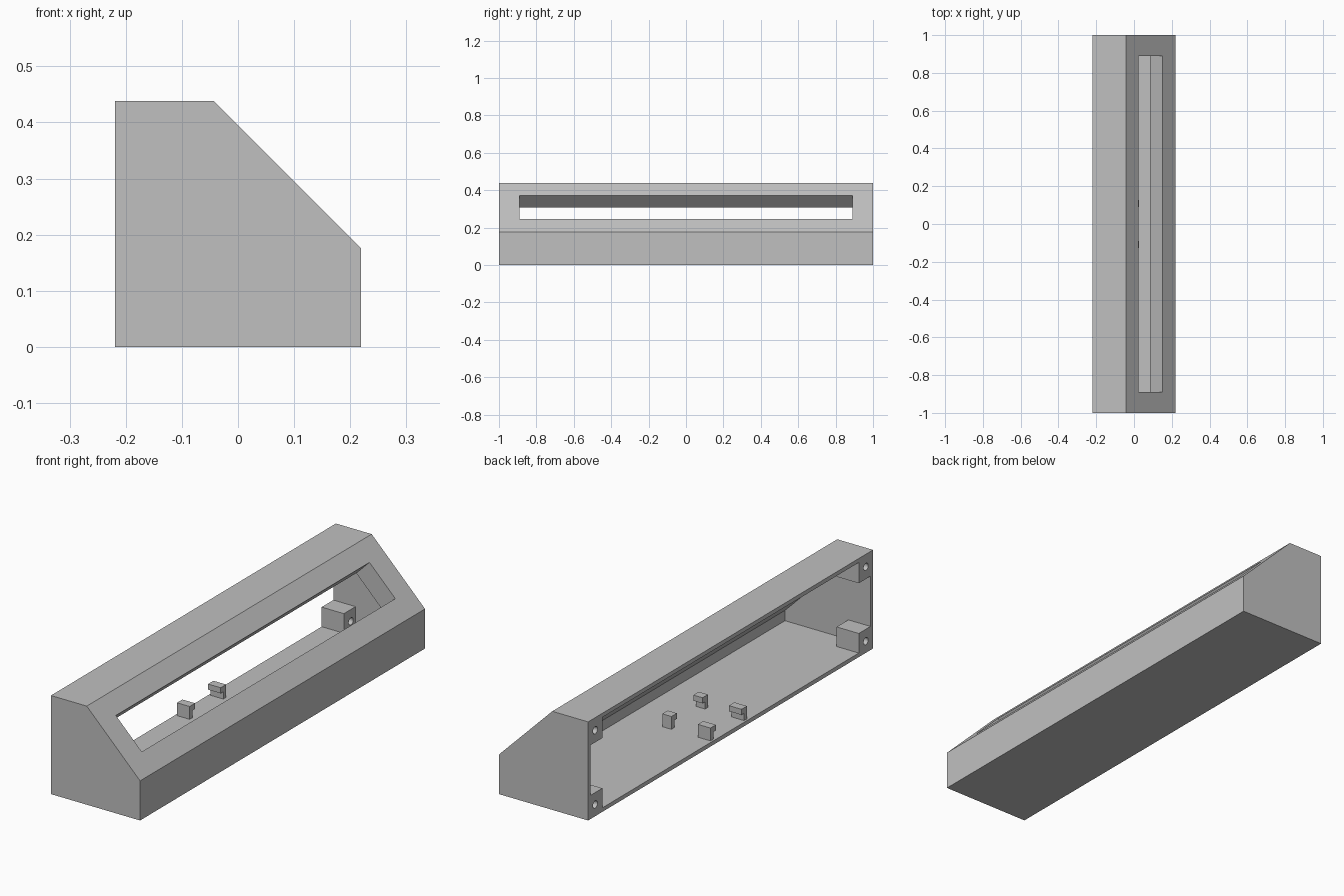
import bpy
import bmesh
from mathutils import Vector

if "Cube" in bpy.data.objects:
    bpy.data.objects.remove(bpy.data.objects["Cube"], do_unlink=True)

grey = bpy.data.materials.new("plain_grey")
grey.use_nodes = True
grey.diffuse_color = (0.53, 0.53, 0.53, 1)
grey.node_tree.nodes["Principled BSDF"].inputs["Base Color"].default_value = grey.diffuse_color

BACK, FRONT, HALF, TOP = -0.219, 0.219, 1.0, 0.438
WALL = 0.018
SLOPE = 0.395            # outer slope lies on x + z = SLOPE
INNER = SLOPE - 0.13     # inner slope, leaving a thick panel


def prism(name, points, sweep):
    """Solid made by sweeping a flat outline along a vector."""
    bm = bmesh.new()
    face = bm.faces.new([bm.verts.new(p) for p in points])
    new = bmesh.ops.extrude_face_region(bm, geom=[face])["geom"]
    verts = [v for v in new if isinstance(v, bmesh.types.BMVert)]
    bmesh.ops.translate(bm, verts=verts, vec=Vector(sweep))
    bmesh.ops.recalc_face_normals(bm, faces=bm.faces)
    mesh = bpy.data.meshes.new(name)
    bm.to_mesh(mesh)
    bm.free()
    mesh.materials.append(grey)
    obj = bpy.data.objects.new(name, mesh)
    bpy.context.collection.objects.link(obj)
    return obj


def along_y(name, outline, y0, y1):
    return prism(name, [(x, y0, z) for x, z in outline], (0, y1 - y0, 0))


def along_x(name, outline, x0, x1):
    return prism(name, [(x0, y, z) for y, z in outline], (x1 - x0, 0, 0))


def cut(obj, cutter):
    mod = obj.modifiers.new("cut", "BOOLEAN")
    mod.operation, mod.solver, mod.object = "DIFFERENCE", "EXACT", cutter
    bpy.context.view_layer.objects.active = obj
    bpy.ops.object.modifier_apply(modifier=mod.name)
    bpy.data.objects.remove(cutter, do_unlink=True)


# Sloped housing, hollow and open at the back
housing = along_y("housing", [
    (BACK, 0), (FRONT, 0), (FRONT, SLOPE - FRONT),
    (SLOPE - TOP, TOP), (BACK, TOP)], -HALF, HALF)
inside_front, inside_top = FRONT - WALL, TOP - WALL
cut(housing, along_y("cavity", [
    (BACK - 0.1, WALL), (inside_front, WALL), (inside_front, INNER - inside_front),
    (INNER - inside_top, inside_top), (BACK - 0.1, inside_top)],
    WALL - HALF, HALF - WALL))

# Long window cut square to the slope
low, high, reach = Vector((0.15, 0.245)), Vector((0.023, 0.372)), Vector((0.1, 0.1))
cut(housing, along_y("window", [low + reach, high + reach, high - reach, low - reach],
                     -0.89, 0.89))

# Drilled corner posts for the back cover
for side, y in (("right", -1), ("left", 1)):
    for level, z0, z1, hole_z in (("lower", WALL, 0.105, 0.052),
                                  ("upper", 0.328, inside_top, 0.382)):
        a, b = y * 0.9, y * (HALF - WALL)
        post = along_x(f"{level}_{side}_post", [(a, z0), (b, z0), (b, z1), (a, z1)],
                       BACK, -0.11)
        bpy.ops.mesh.primitive_cylinder_add(
            vertices=24, radius=0.016, depth=0.4, location=(-0.16, y * 0.95, hole_z),
            rotation=(0, 1.5707963, 0))
        cut(post, bpy.context.object)

# Hooked board clips on the floor, lips facing each other
for side, y in (("right", -1), ("left", 1)):
    hook = [(y * 0.128, WALL), (y * 0.128, 0.075), (y * 0.09, 0.075),
            (y * 0.09, 0.05), (y * 0.108, 0.05), (y * 0.108, WALL)]
    along_x(f"{side}_back_clip", hook, -0.21, -0.148)
    along_x(f"{side}_front_clip", hook, -0.018, 0.027)
